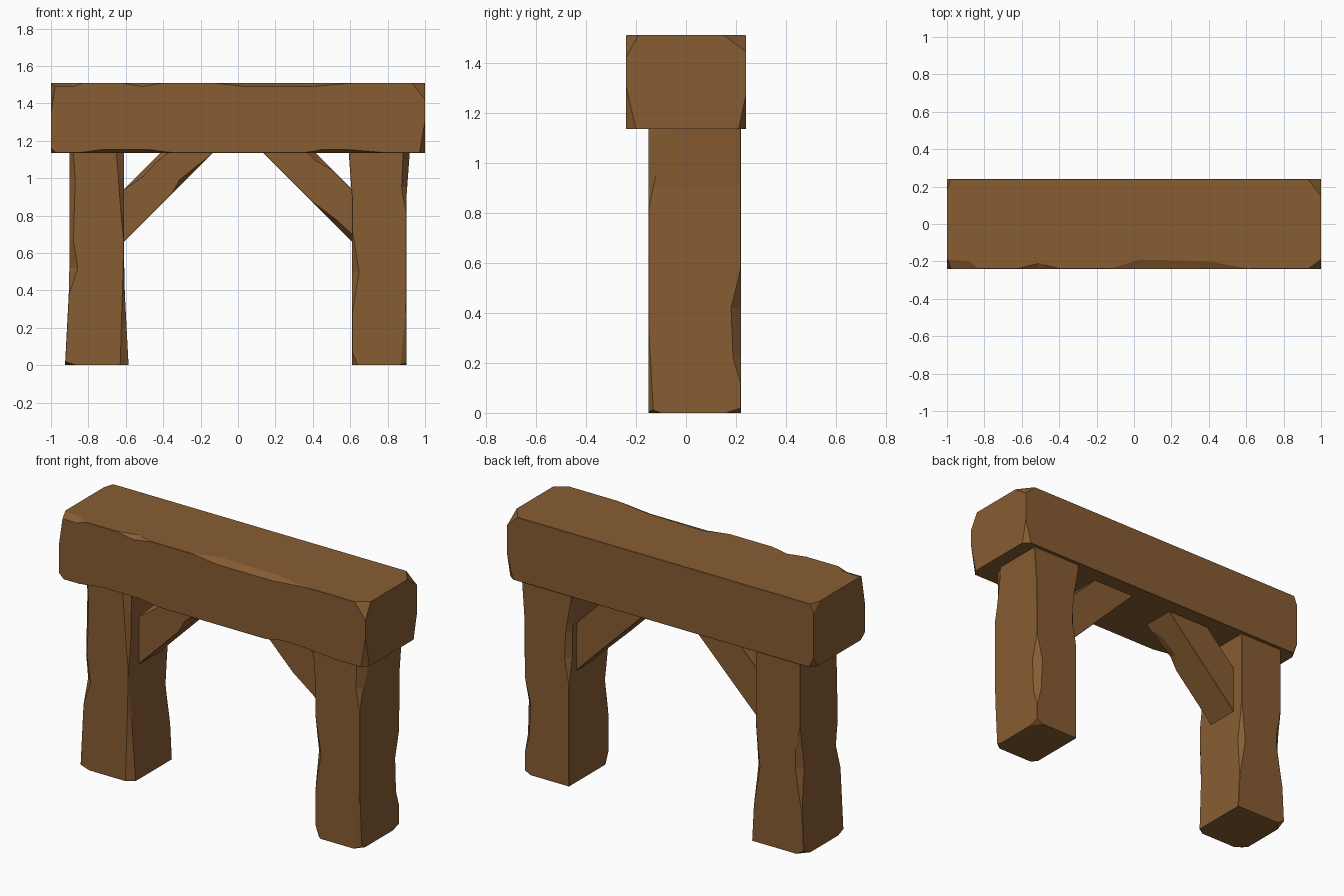
import bpy, bmesh
from mathutils import Matrix, Vector

if "Cube" in bpy.data.objects:
    bpy.data.objects.remove(bpy.data.objects["Cube"])

wood = bpy.data.materials.new("brown wood")
wood.diffuse_color = (0.245, 0.11, 0.032, 1)
wood.use_nodes = True
wood.node_tree.nodes["Principled BSDF"].inputs["Base Color"].default_value = wood.diffuse_color

SIGNS = [(-1, -1), (1, -1), (1, 1), (-1, 1)]


def lerp(keys, t):
    """Piecewise linear lookup in a list of (t, value...) keys."""
    if t <= keys[0][0]:
        return keys[0][1:]
    for a, b in zip(keys, keys[1:]):
        if t <= b[0]:
            f = (t - a[0]) / (b[0] - a[0])
            return tuple(p + (q - p) * f for p, q in zip(a[1:], b[1:]))
    return keys[-1][1:]


def timber(name, matrix, length, v_half, widths, wear, cuts=()):
    """Hewn timber along local z. widths: (t, half width);
    wear: corner -> (t, chamfer u, chamfer v); cuts: (corner, end, du, dv, dt)."""
    bm = bmesh.new()
    ts = {0.0, length} | {k[0] for k in widths}
    for keys in wear.values():
        ts |= {k[0] for k in keys}
    rings = []
    for t in sorted(ts):
        u_half = lerp(widths, t)[0]
        ring = []
        for i, (su, sv) in enumerate(SIGNS):
            du, dv = lerp(wear[i], t) if i in wear else (0, 0)
            du, dv = max(du, 0.002), max(dv, 0.002)
            pts = [(su * u_half, sv * (v_half - dv), t),
                   (su * (u_half - du), sv * v_half, t)]
            if su != sv:
                pts.reverse()
            ring += [bm.verts.new(p) for p in pts]
        rings.append(ring)
    for a, b in zip(rings, rings[1:]):
        for i in range(8):
            j = (i + 1) % 8
            bm.faces.new((a[i], a[j], b[j], b[i]))
    bm.faces.new(rings[0][::-1])
    bm.faces.new(rings[-1])
    # knocked-off end corners
    for i, end, du, dv, dt in cuts:
        su, sv = SIGNS[i]
        t = length if end > 0 else 0
        u_half = lerp(widths, t)[0]
        bmesh.ops.bisect_plane(
            bm, geom=bm.verts[:] + bm.edges[:] + bm.faces[:], dist=1e-5,
            plane_co=Vector((su * (u_half - du), sv * v_half, t)),
            plane_no=Vector((su / du, sv / dv, end / dt)).normalized(),
            clear_outer=True)
        bmesh.ops.holes_fill(bm, edges=[e for e in bm.edges if e.is_boundary], sides=0)
    bmesh.ops.recalc_face_normals(bm, faces=bm.faces[:])
    me = bpy.data.meshes.new(name)
    bm.to_mesh(me)
    bm.free()
    me.materials.append(wood)
    ob = bpy.data.objects.new(name, me)
    ob.matrix_world = matrix
    bpy.context.collection.objects.link(ob)


def frame(u, v, t, origin):
    m = Matrix((u, v, t)).transposed().to_4x4()
    m.translation = origin
    return m


# top beam: corners 0 front low, 1 back low, 2 back top, 3 front top
timber("top_beam", frame((0, 1, 0), (0, 0, 1), (1, 0, 0), (-1, 0, 1.322)),
       2.0, 0.188, [(0, 0.24)],
       {0: [(0.13, 0, 0), (0.28, .05, .02), (0.52, .05, .02), (0.66, 0, 0),
            (1.35, 0, 0), (1.45, .05, .02), (1.58, .05, .02), (1.8, 0, 0)],
        3: [(0, .05, .02), (0.12, .04, .02), (0.17, 0, 0), (0.38, 0, 0),
            (0.49, .03, .02), (0.6, 0, 0), (0.88, 0, 0), (1.03, .05, .02),
            (1.4, .04, .02), (1.62, 0, 0)]},
       [(3, 1, .05, .09, .07), (2, 1, .09, .065, .07), (0, 1, .04, .175, .03),
        (1, 1, .03, .14, .04), (3, -1, .06, .17, .025), (0, -1, .04, .03, .03),
        (2, -1, .06, .05, .02), (1, -1, .04, .06, .03)])

# posts: corners 0 front left, 1 front right, 2 back right, 3 back left
timber("left_post", Matrix.Translation((-0.755, 0.035, 0)), 1.137, 0.185,
       [(0, .17), (.38, .15), (.6, .145)],
       {0: [(0.37, 0, 0), (.52, .045, .04), (.66, .02, .02), (1.0, .03, .03), (1.137, .02, .04)],
        1: [(0, .045, .03), (.4, .012, .02), (.65, 0, 0), (.8, .015, .02), (1.137, .04, .03)],
        2: [(.2, 0, 0), (.45, .03, .03), (.7, 0, 0)],
        3: [(.25, 0, 0), (.5, .035, .035), (.62, .03, .02), (.75, 0, 0)]},
       [(0, -1, .06, .05, .02), (3, -1, .05, .06, .03)])
timber("right_post", Matrix.Translation((0.755, 0.035, 0)), 1.137, 0.185,
       [(.55, .145), (.9, .146), (1.137, .163)],
       {0: [(0, .03, .03), (.07, 0, 0), (.28, 0, 0), (.5, .038, .035), (.72, 0, 0)],
        1: [(0, .03, .02), (.35, 0, 0), (.82, 0, 0), (.95, .03, .03), (1.137, .035, .075)],
        2: [(.12, 0, 0), (.22, .03, .032), (.42, .04, .04), (.58, 0, 0)],
        3: [(.6, 0, 0), (.75, .03, .03), (.95, .02, .03), (1.1, 0, 0)]},
       [(1, -1, .04, .05, .02), (2, -1, .04, .06, .02)])

# diagonal braces, ends buried in post and beam
LOW_L = [(.42, 0, 0), (.5, .06, .025), (.62, .05, .012), (.7, 0, 0)]
UP_L = [(.25, 0, 0), (.38, .05, .025), (.48, .03, .02), (.56, .05, .03)]
LOW_R = [(.06, .05, .03), (.2, .05, .025), (.36, 0, 0)]
UP_R = [(.4, 0, 0), (.5, .04, .03)]
R = 0.5 ** 0.5
for name, s, wear in (("left_brace", 1, {0: LOW_L, 3: UP_L}),
                      ("right_brace", -1, {1: LOW_R, 2: UP_R})):
    timber(name, frame((0, s, 0), (-s * R, 0, R), (s * R, 0, R), (-s * 0.72, 0.05, 0.69)),
           0.78, 0.1, [(0, 0.1)], wear)
